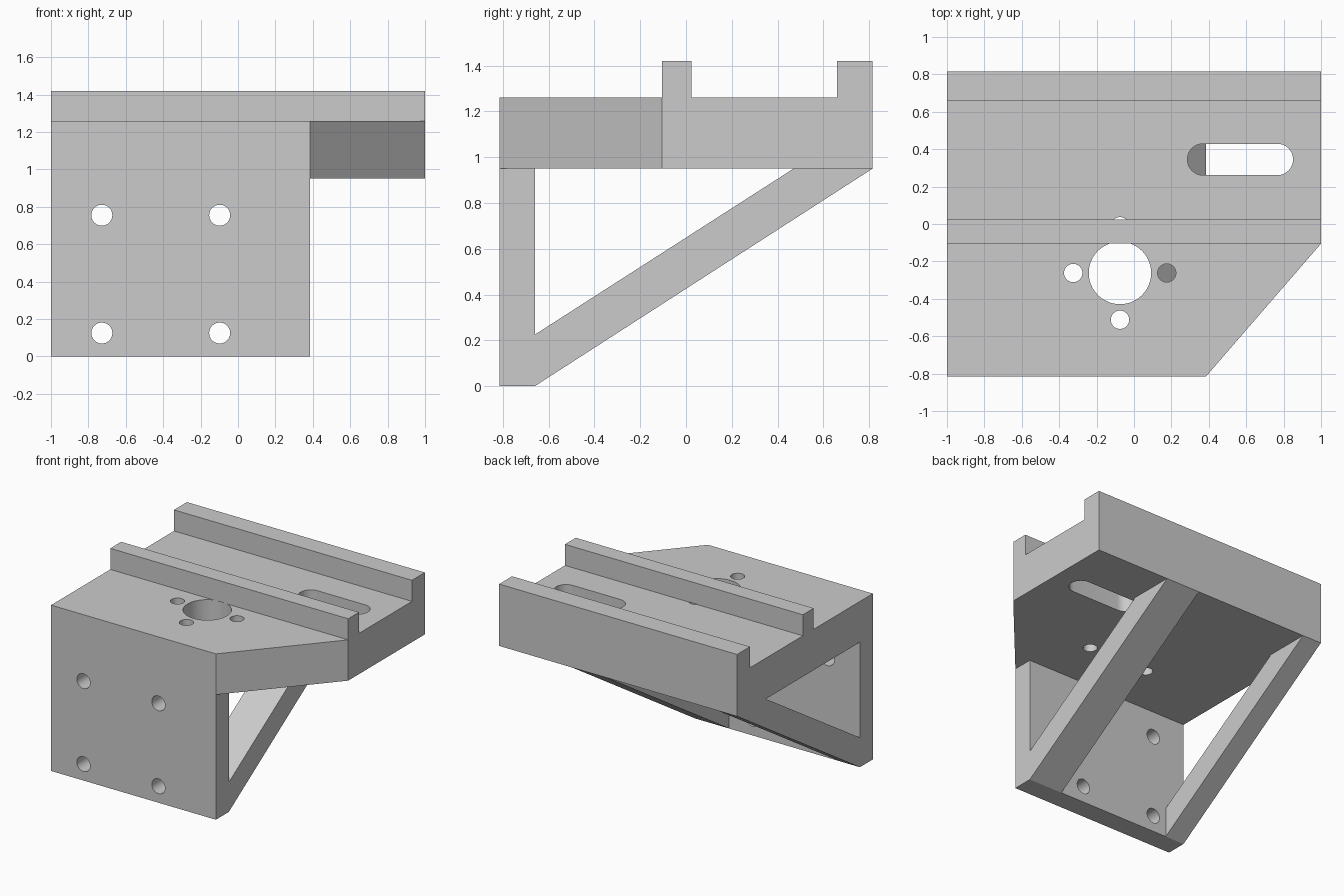
import bpy
import bmesh
import math
from mathutils import Vector

if "Cube" in bpy.data.objects:
    bpy.data.objects.remove(bpy.data.objects["Cube"], do_unlink=True)

grey = bpy.data.materials.new("plain grey")
grey.use_nodes = True
colour = (0.6, 0.6, 0.6, 1)
grey.diffuse_color = colour
grey.node_tree.nodes["Principled BSDF"].inputs["Base Color"].default_value = colour

# Main levels shared by the parts
FRONT, BACK, WALL_BACK = -0.815, 0.815, -0.66
UNDER, TOP, RAIL_TOP = 0.95, 1.26, 1.42
WALL_RIGHT = 0.385


def prism(name, outline, axis, start, end):
    """Extrude a 2D outline along an axis: x takes (y, z), y takes (x, z), z takes (x, y)."""
    place = {"x": lambda a, b: (start, a, b),
             "y": lambda a, b: (a, start, b),
             "z": lambda a, b: (a, b, start)}[axis]
    bm = bmesh.new()
    face = bm.faces.new([bm.verts.new(place(a, b)) for a, b in outline])
    new = bmesh.ops.extrude_face_region(bm, geom=[face])["geom"]
    shift = Vector([end - start if axis == k else 0 for k in "xyz"])
    bmesh.ops.translate(bm, vec=shift, verts=[g for g in new if isinstance(g, bmesh.types.BMVert)])
    bmesh.ops.recalc_face_normals(bm, faces=bm.faces)
    mesh = bpy.data.meshes.new(name)
    bm.to_mesh(mesh)
    bm.free()
    mesh.materials.append(grey)
    obj = bpy.data.objects.new(name, mesh)
    bpy.context.collection.objects.link(obj)
    return obj


def rect(a0, a1, b0, b1):
    return [(a0, b0), (a1, b0), (a1, b1), (a0, b1)]


def slot(a, b, r, length=0, n=24):
    """Rounded slot outline, or a circle when its length is zero."""
    points = []
    for side, turn in ((length / 2, -math.pi / 2), (-length / 2, math.pi / 2)):
        for i in range(n + (length > 0)):
            t = turn + math.pi * i / n
            points.append((a + side + r * math.cos(t), b + r * math.sin(t)))
    return points


def combine(target, others, operation):
    """Apply a boolean with each of the other solids, then remove them."""
    bpy.context.view_layer.objects.active = target
    for other in others:
        mod = target.modifiers.new("join", "BOOLEAN")
        mod.operation, mod.solver, mod.object = operation, "EXACT", other
        bpy.ops.object.modifier_apply(modifier=mod.name)
        bpy.data.objects.remove(other, do_unlink=True)


# Top plate with one angled corner
plate = prism("bracket", [(-1, FRONT), (WALL_RIGHT, FRONT), (1, -0.105), (1, BACK), (-1, BACK)],
              "z", UNDER, TOP)

# Large bore, ring of four small holes and the long slot
cx, cy = -0.075, -0.262
cuts = [slot(cx, cy, 0.167), slot(0.568, 0.345, 0.084, 0.397)]
for k in range(4):
    t = k * math.pi / 2
    cuts.append(slot(cx + 0.25 * math.cos(t), cy + 0.25 * math.sin(t), 0.049))
combine(plate, [prism("plate_cutter", c, "z", UNDER - 0.1, TOP + 0.1) for c in cuts], "DIFFERENCE")

# Front mounting wall with four bolt holes
wall = prism("front_wall", rect(-1, WALL_RIGHT, 0, UNDER), "y", FRONT, WALL_BACK)
bolts = [prism("bolt_cutter", slot(x, z, 0.056), "y", FRONT - 0.1, WALL_BACK + 0.1)
         for x in (-0.728, -0.098) for z in (0.125, 0.755)]
combine(wall, bolts, "DIFFERENCE")

# Diagonal braces, the right one wider
brace = [(WALL_BACK, 0), (BACK, UNDER), (0.47, UNDER), (WALL_BACK, 0.225)]
braces = [prism("brace", brace, "x", x0, x1) for x0, x1 in ((-1, -0.84), (0.1, WALL_RIGHT))]

# Two rails across the top
rails = [prism("rail", rect(y0, y1, TOP, RAIL_TOP), "x", -1, 1)
         for y0, y1 in ((-0.105, 0.025), (0.66, BACK))]

# Join into one solid body
combine(plate, [wall] + braces + rails, "UNION")
bpy.ops.object.select_all(action="DESELECT")
plate.select_set(True)
bpy.context.view_layer.objects.active = plate
bpy.ops.object.shade_smooth_by_angle(angle=math.radians(30))
